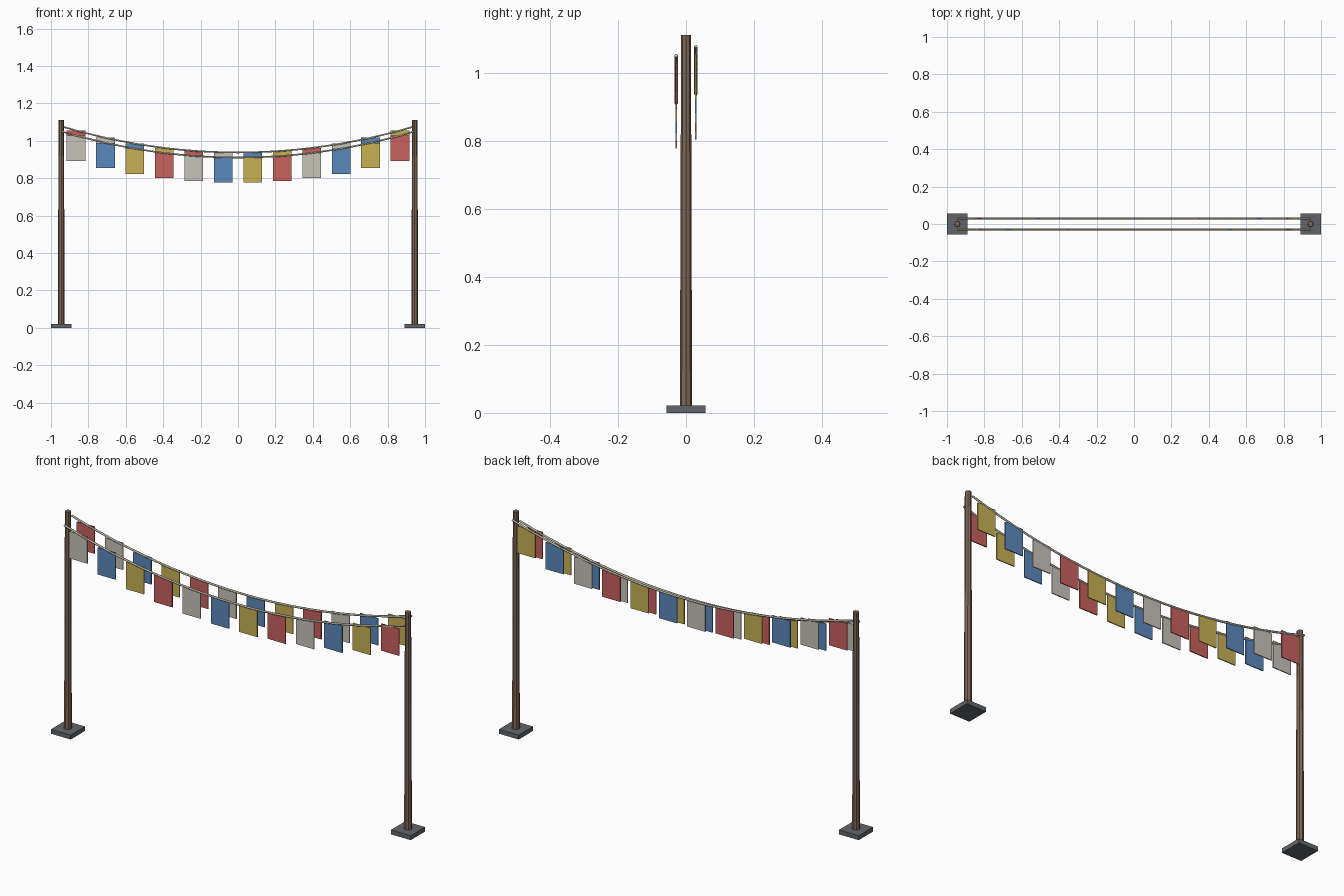
import bpy

cube = bpy.data.objects.get("Cube")
if cube:
    bpy.data.objects.remove(cube, do_unlink=True)


def material(name, rgb):
    m = bpy.data.materials.new(name)
    m.use_nodes = True
    m.diffuse_color = (*rgb, 1)
    m.node_tree.nodes["Principled BSDF"].inputs["Base Color"].default_value = (*rgb, 1)
    return m


wood = material("brown wood", (0.22, 0.14, 0.095))
stone = material("dark grey stone", (0.125, 0.13, 0.145))
cord = material("pale cord", (0.58, 0.54, 0.43))
cloth = [
    material("off white cloth", (0.57, 0.55, 0.48)),
    material("blue cloth", (0.105, 0.25, 0.51)),
    material("yellow cloth", (0.58, 0.44, 0.09)),
    material("red cloth", (0.58, 0.12, 0.11)),
]

HALF = 0.945      # distance from centre to each post
SAG = 0.14        # drop of the rope at mid span
FLAGS = 12
FLAG_W, FLAG_T, FLAG_H = 0.1, 0.005, 0.135


def box(name, size, centre, mat):
    bpy.ops.mesh.primitive_cube_add(size=1, location=centre)
    ob = bpy.context.object
    ob.name = name
    ob.scale = size
    bpy.ops.object.transform_apply(location=False, rotation=False, scale=True)
    ob.data.materials.append(mat)
    return ob


def rope_height(x, low):
    return low + SAG * (x / HALF) ** 2


# Posts and their square footings
for side, sx in (("left", 1), ("right", -1)):
    box(side + "_footing", (0.11, 0.114, 0.022), (sx * HALF, 0, 0.011), stone)
    bpy.ops.mesh.primitive_cone_add(vertices=8, radius1=0.018, radius2=0.0145,
                                    depth=1.09, location=(sx * HALF, 0, 0.567))
    post = bpy.context.object
    post.name = side + "_post"
    post.data.materials.append(wood)


# Sagging rope with a row of flags hanging from it
def flag_line(name, y, low, shift):
    curve = bpy.data.curves.new(name + "_rope", "CURVE")
    curve.dimensions = "3D"
    curve.bevel_depth = 0.005
    curve.bevel_resolution = 1
    curve.use_fill_caps = True
    spline = curve.splines.new("POLY")
    steps = 24
    spline.points.add(steps)
    for i, p in enumerate(spline.points):
        x = HALF * (2 * i / steps - 1)
        p.co = (x, y, rope_height(x, low), 1)
    curve.materials.append(cord)
    rope = bpy.data.objects.new(name + "_rope", curve)
    bpy.context.collection.objects.link(rope)

    for i in range(FLAGS):
        x = HALF * ((2 * i + 1) / FLAGS - 1)
        z = rope_height(x, low) - FLAG_H / 2
        box(f"{name}_flag_{i + 1}", (FLAG_W, FLAG_T, FLAG_H), (x, y, z),
            cloth[(i + shift) % len(cloth)])


flag_line("front", -0.029, 0.911, 0)
flag_line("back", 0.029, 0.938, 3)
